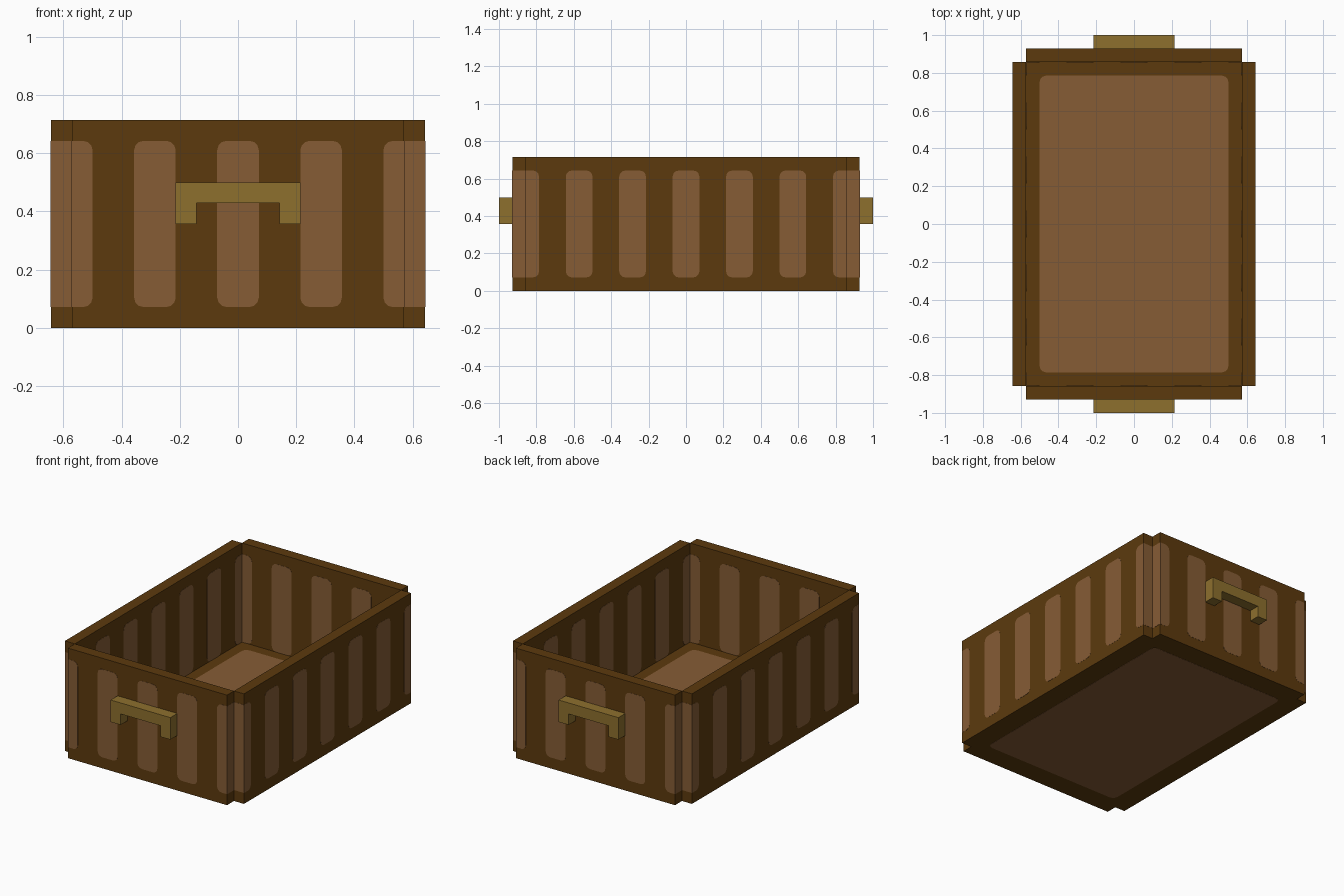
import bpy, bmesh, math
from mathutils import Vector

if "Cube" in bpy.data.objects:
    bpy.data.objects.remove(bpy.data.objects["Cube"])

U = 1 / 14      # the model sits on a grid of 1/14 unit
T = 0.001       # thickness of the inlaid light plates


def material(name, rgb):
    m = bpy.data.materials.new(name)
    m.diffuse_color = (*rgb, 1)
    m.use_nodes = True
    m.node_tree.nodes["Principled BSDF"].inputs["Base Color"].default_value = m.diffuse_color
    return m


DARK = material("dark wood", (0.107, 0.042, 0.0042))
LIGHT = material("light wood", (0.238, 0.107, 0.036))
BRASS = material("brass", (0.27, 0.162, 0.027))


def finish(bm, name, mat):
    bmesh.ops.recalc_face_normals(bm, faces=bm.faces)
    me = bpy.data.meshes.new(name)
    bm.to_mesh(me)
    bm.free()
    me.materials.append(mat)
    ob = bpy.data.objects.new(name, me)
    bpy.context.collection.objects.link(ob)
    return ob


def extrude(bm, pts, vec):
    f = bm.faces.new([bm.verts.new(p) for p in pts])
    r = bmesh.ops.extrude_face_region(bm, geom=[f], use_keep_orig=True)
    bmesh.ops.translate(bm, vec=vec, verts=[v for v in r["geom"] if isinstance(v, bmesh.types.BMVert)])


def box(name, x0, x1, y0, y1, z0, z1, mat):
    bm = bmesh.new()
    extrude(bm, [Vector(p) * U for p in ((x0, y0, z0), (x1, y0, z0), (x1, y1, z0), (x0, y1, z0))],
            Vector((0, 0, (z1 - z0) * U)))
    return finish(bm, name, mat)


def outline(a0, a1, b0, b1, r0, r1):
    """Rectangle with corner radius r0 on its a0 side and r1 on its a1 side."""
    pts = []
    for ca, cb, r, start in ((a1, b1, r1, 0), (a0, b1, r0, 90), (a0, b0, r0, 180), (a1, b0, r1, 270)):
        if r == 0:
            pts.append((ca, cb))
            continue
        oa = ca - r if ca == a1 else ca + r
        ob = cb - r if cb == b1 else cb + r
        for k in range(4):
            t = math.radians(start + 30 * k)
            pts.append((oa + r * math.cos(t), ob + r * math.sin(t)))
    return pts


def plate(bm, axis, pos, out, shape):
    """Thin plate on the plane axis = pos, facing the direction out."""
    def place(a, b):
        return {"x": Vector((pos, a, b)), "y": Vector((a, pos, b)), "z": Vector((a, b, pos))}[axis] * U
    n = {"x": Vector((1, 0, 0)), "y": Vector((0, 1, 0)), "z": Vector((0, 0, 1))}[axis]
    extrude(bm, [place(a, b) for a, b in shape], n * out * T)


def stripes(bm, axis, pos, out, half):
    """Upright stripes along a wall; the outermost ones are cut square at the wall end."""
    for c in range(-half, half + 1, 4):
        a0, a1 = max(c - 1, -half), min(c + 1, half)
        plate(bm, axis, pos, out, outline(a0, a1, 1, 9, 0.45 if a0 > -half else 0, 0.45 if a1 < half else 0))


# Base board with light panels above and below
box("base_board", -8, 8, -12, 12, 0, 1, DARK)
bm = bmesh.new()
plate(bm, "z", 1, 1, outline(-7, 7, -11, 11, 0.5, 0.5))
plate(bm, "z", 0, -1, outline(-7, 7, -11, 11, 0.5, 0.5))
finish(bm, "base_panels", LIGHT)

for s, side, end in ((1, "right", "back"), (-1, "left", "front")):
    # Side wall with stripes on both faces and light ends
    box(side + "_wall", *sorted((8 * s, 9 * s)), -12, 12, 0, 10, DARK)
    bm = bmesh.new()
    stripes(bm, "x", 9 * s, s, 12)
    stripes(bm, "x", 8 * s, -s, 12)
    for e in (-1, 1):
        plate(bm, "y", 12 * e, e, outline(*sorted((8 * s, 9 * s)), 1, 9, 0, 0))
    finish(bm, side + "_wall_stripes", LIGHT)

    # End wall with stripes on both faces and light ends
    box(end + "_wall", -8, 8, *sorted((12 * s, 13 * s)), 0, 10, DARK)
    bm = bmesh.new()
    stripes(bm, "y", 13 * s, s, 8)
    stripes(bm, "y", 12 * s, -s, 8)
    for e in (-1, 1):
        plate(bm, "x", 8 * e, e, outline(*sorted((12 * s, 13 * s)), 1, 9, 0, 0))
    finish(bm, end + "_wall_stripes", LIGHT)

    # Bracket handle
    bm = bmesh.new()
    prof = ((-3, 5), (-2, 5), (-2, 6), (2, 6), (2, 5), (3, 5), (3, 7), (-3, 7))
    extrude(bm, [Vector((x, 13 * s, z)) * U for x, z in prof], Vector((0, s * U, 0)))
    finish(bm, end + "_handle", BRASS)

# Stripe spacing of the long walls: 12 / 4 gives -12, -8 ... 12; the end walls -8, -4 ... 8
